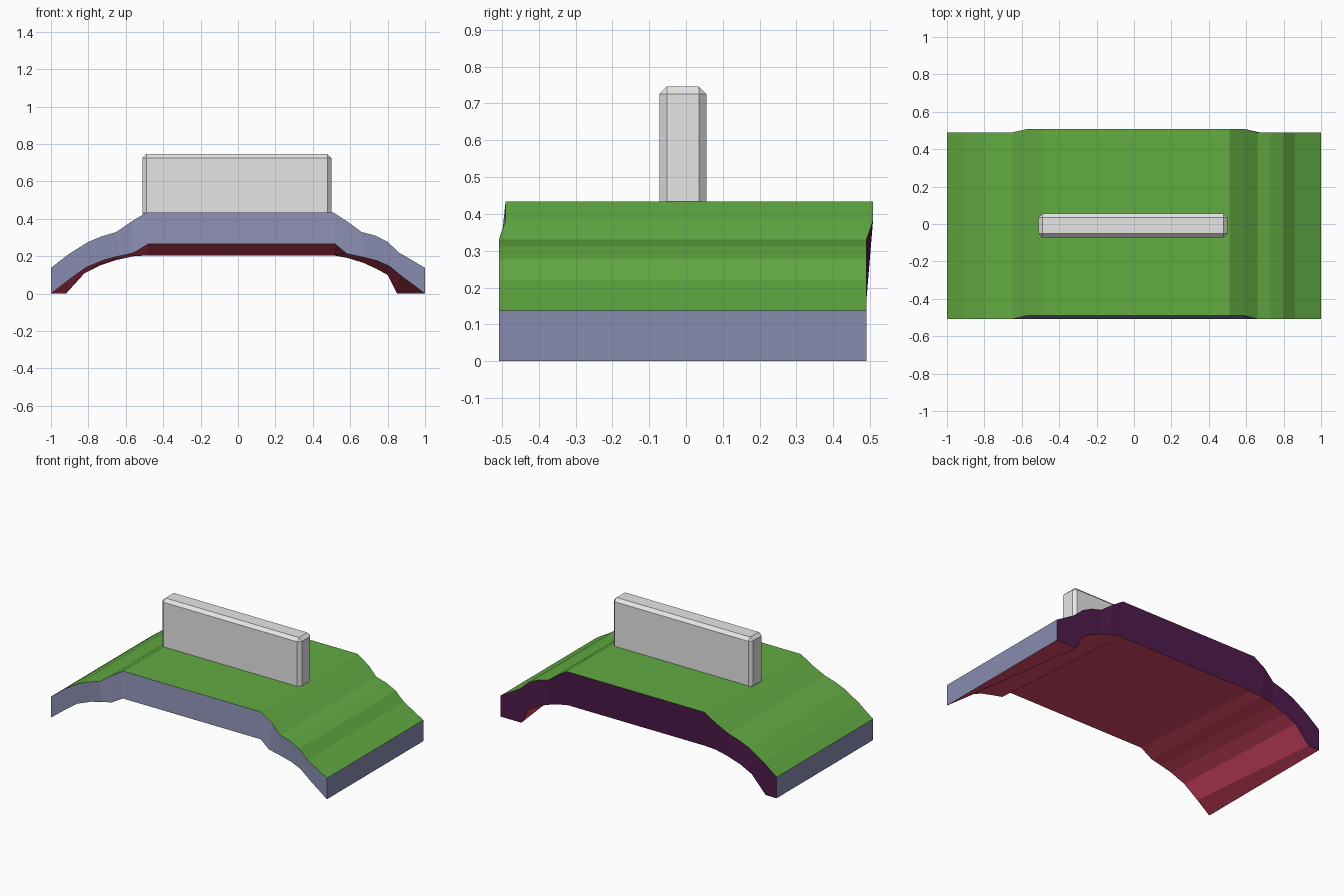
import bpy, bmesh

if "Cube" in bpy.data.objects:
    bpy.data.objects.remove(bpy.data.objects["Cube"])


def material(name, rgb):
    """Flat colour given as sRGB 0-255, stored as linear values."""
    m = bpy.data.materials.new(name)
    lin = [(c / 255 / 12.92) if c < 11 else ((c / 255 + 0.055) / 1.055) ** 2.4 for c in rgb]
    m.diffuse_color = (*lin, 1)
    m.use_nodes = True
    m.node_tree.nodes["Principled BSDF"].inputs["Base Color"].default_value = m.diffuse_color
    return m


green = material("grass green", (98, 171, 66))
slate = material("slate blue", (137, 140, 175))
red = material("crimson", (220, 72, 104))
purple = material("deep purple", (80, 26, 76))
grey = material("light grey", (230, 230, 230))


def add_object(name, bm, mats):
    mesh = bpy.data.meshes.new(name)
    bm.to_mesh(mesh)
    bm.free()
    for m in mats:
        mesh.materials.append(m)
    ob = bpy.data.objects.new(name, mesh)
    bpy.context.collection.objects.link(ob)
    return ob


# Profiles (x, z) of the arched slab: upper surface, lower front edge, lower back edge
top = [(-1, .138), (-.9, .215), (-.8, .277), (-.73, .306), (-.65, .33), (-.57, .385), (-.49, .434),
       (.51, .434), (.59, .382), (.66, .33), (.73, .312), (.80, .277), (.86, .22), (1, .138)]
low_front = [(-1, 0), (-.91, .07), (-.81, .142), (-.71, .182), (-.63, .202), (-.56, .217), (-.48, .265),
             (.52, .265), (.58, .214), (.66, .197), (.74, .177), (.81, .147), (.87, .097), (1, 0)]
low_back = [(-1, 0), (-.92, 0), (-.82, .11), (-.74, .15), (-.65, .18), (-.56, .2), (-.48, .205),
            (.51, .205), (.59, .19), (.67, .165), (.74, .133), (.8, .1), (.85, 0), (1, 0)]

# Arched slab: the raised middle of the top is shifted slightly towards the back
bm = bmesh.new()
shift = [.018 if abs(x) < .62 else 0 for x, z in top]
tf = [bm.verts.new((x, -.508 + s, z)) for (x, z), s in zip(top, shift)]
tb = [bm.verts.new((x, .49 + s, z)) for (x, z), s in zip(top, shift)]
lf = [bm.verts.new((x, -.508, z)) for x, z in low_front]
lb = [bm.verts.new((x, .49, z)) for x, z in low_back]
for row_a, row_b, index in ((tf, tb, 0), (lf, tf, 1), (lb, lf, 2), (tb, lb, 3)):
    for i in range(len(top) - 1):
        f = bm.faces.new((row_a[i], row_a[i + 1], row_b[i + 1], row_b[i]))
        f.material_index = index
for i in (0, -1):
    bm.faces.new((lf[i], tf[i], tb[i], lb[i])).material_index = 1
bmesh.ops.recalc_face_normals(bm, faces=bm.faces)
add_object("arched_slab", bm, [green, slate, red, purple])

# Upright block on the slab, chamfered
bm = bmesh.new()
bmesh.ops.create_cube(bm, size=1)
lo, hi = (-.51, -.072, .41), (.499, .055, .746)
for v in bm.verts:
    v.co = [hi[k] if v.co[k] > 0 else lo[k] for k in range(3)]
block = add_object("upright_block", bm, [grey])
bevel = block.modifiers.new("chamfer", 'BEVEL')
bevel.width = .02
bevel.segments = 1
bevel.limit_method = 'NONE'
